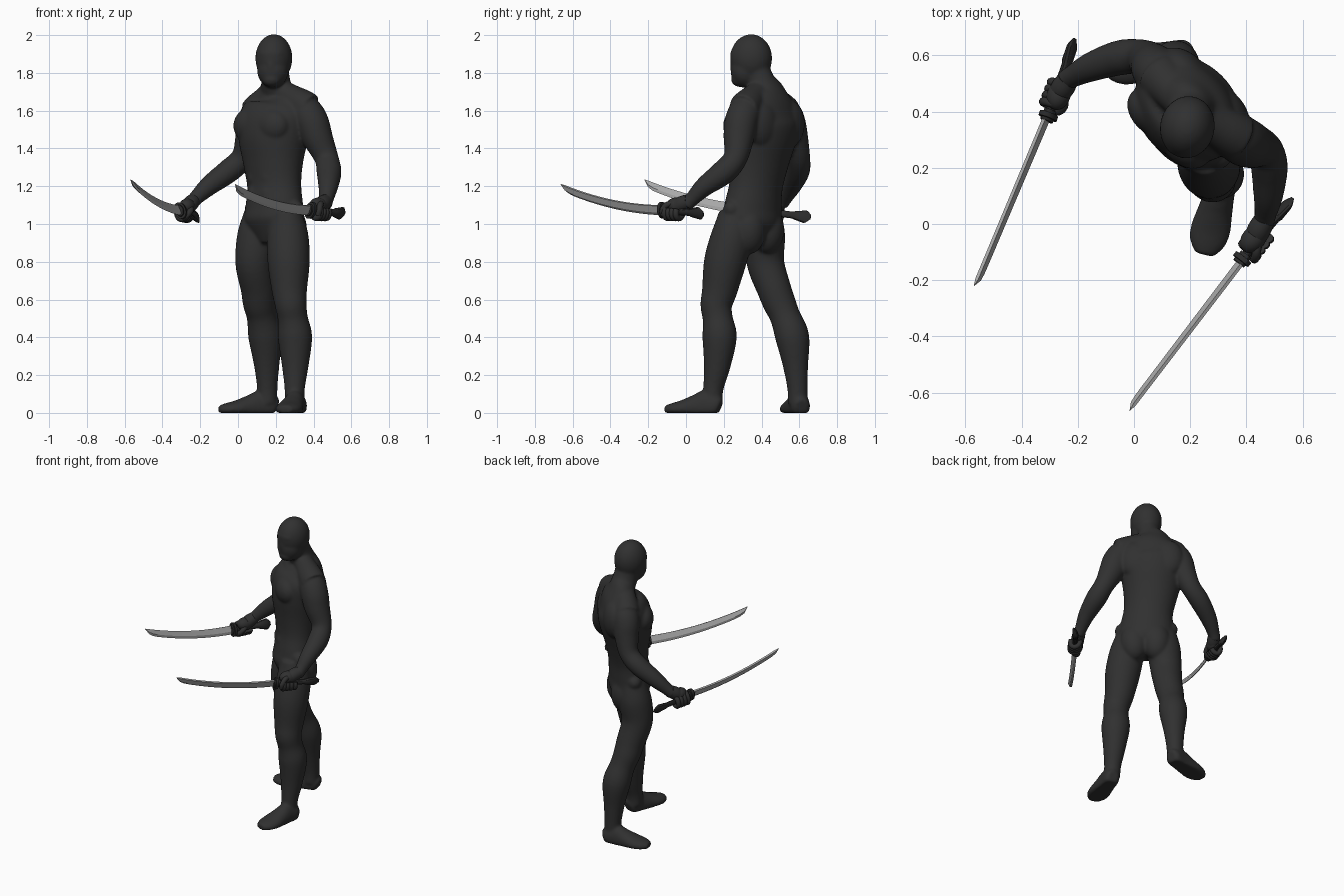
import bpy, bmesh, math
from mathutils import Vector, Matrix

if "Cube" in bpy.data.objects:
    bpy.data.objects.remove(bpy.data.objects["Cube"])

def material(name, v):
    m = bpy.data.materials.new(name)
    m.diffuse_color = (v, v, v, 1)
    m.use_nodes = True
    m.node_tree.nodes["Principled BSDF"].inputs["Base Color"].default_value = m.diffuse_color
    return m

DARK = material("charcoal suit", 0.03)
GRIP = material("dark grip", 0.024)
STEEL = material("blade steel", 0.39)
EDGE = material("bright edge", 0.45)

F = Vector((-0.69, -0.72, 0)).normalized()   # direction the torso faces
S = Vector((-F.y, F.x, 0))                   # towards the figure's left side
Z = Vector((0, 0, 1))

def finish(name, bm, mats, angle=None):
    bmesh.ops.recalc_face_normals(bm, faces=bm.faces)
    me = bpy.data.meshes.new(name)
    bm.to_mesh(me)
    bm.free()
    for m in mats:
        me.materials.append(m)
    me.shade_smooth()
    if angle:
        me.set_sharp_from_angle(angle=math.radians(angle))
    ob = bpy.data.objects.new(name, me)
    bpy.context.collection.objects.link(ob)
    return ob

def spline(rows, steps):
    """Catmull-Rom through rows of numbers."""
    out, n = [], len(rows)
    for i in range(n - 1):
        a, b, c, d = (rows[max(0, min(n - 1, k))] for k in (i - 1, i, i + 1, i + 2))
        for j in range(steps):
            t = j / steps
            out.append([0.5 * (2*q + (r-p)*t + (2*p-5*q+4*r-s)*t*t + (3*q-p-3*r+s)*t**3)
                        for p, q, r, s in zip(a, b, c, d)])
    return out + [list(rows[-1])]

def tube(bm, rows, ref, steps=5, sides=24):
    """Loft ellipses: rows of x, y, z, radius along ref, radius across."""
    rows = spline(rows, steps) if steps > 1 else rows
    pts = [Vector(r[:3]) for r in rows]
    rings = []
    for i, r in enumerate(rows):
        t = (pts[min(i + 1, len(pts) - 1)] - pts[max(i - 1, 0)]).normalized()
        a = (ref - t * ref.dot(t)).normalized()
        b = t.cross(a)
        rings.append([bm.verts.new(pts[i] + a * r[3] * math.cos(k * math.tau / sides)
                                   + b * r[4] * math.sin(k * math.tau / sides)) for k in range(sides)])
    for p, q in zip(rings, rings[1:]):
        for k in range(sides):
            bm.faces.new((p[k], p[(k+1) % sides], q[(k+1) % sides], q[k]))
    bm.faces.new(rings[0])
    bm.faces.new(rings[-1][::-1])

def ball(bm, c, r, axes=(Vector((1, 0, 0)), Vector((0, 1, 0)), Z)):
    m = Matrix([a * s for a, s in zip(axes, r)]).transposed().to_4x4()
    bmesh.ops.create_uvsphere(bm, u_segments=24, v_segments=16, radius=1,
                              matrix=Matrix.Translation(c) @ m)

body = bmesh.new()
# torso and neck: depth, then half width
tube(body, [(.18, .325, .89, .06, .07), (.19, .345, 1.0, .132, .172), (.192, .355, 1.09, .13, .172),
            (.192, .37, 1.2, .125, .158), (.187, .385, 1.32, .142, .172), (.187, .4, 1.45, .168, .198),
            (.197, .415, 1.56, .165, .21), (.212, .425, 1.64, .12, .18), (.205, .42, 1.7, .085, .115),
            (.2, .395, 1.75, .08, .075), (.19, .36, 1.84, .078, .075)], F, sides=40)
fwd = (S, F, Z)
for s in (-1, 1):
    mid = Vector((.19, .41, 0))
    ball(body, mid + S*.08*s + F*.095 + Z*1.52, (.105, .075, .095), fwd)         # chest
    ball(body, mid + S*.095*s - F*.085 + Z*1.53, (.11, .072, .13), fwd)          # back muscle
    ball(body, Vector((.19, .345, .97)) + S*.07*s - F*.05, (.092, .09, .13), fwd)   # buttock
    ball(body, Vector((.192, .35, 1.08)) + S*.155*s, (.046,) * 3)                # hip joint
    for k in range(3):                                                           # stomach
        ball(body, Vector((.19, .375 + .01*k, 1.16 + .085*k)) + S*.042*s + F*.09, (.05, .044, .052), fwd)

# head with jaw and brow, turned slightly
HF = Vector((-.18, -1, 0)).normalized()
H = (Vector((-HF.y, HF.x, 0)), HF, Z)
hc = Vector((.19, .345, 0))
ball(body, hc + Z*1.878, (.098, .112, .127), H)
ball(body, hc + HF*.03 + Z*1.815, (.084, .08, .095), H)
ball(body, hc + HF*.06 + Z*1.765, (.052, .048, .04), H)
ball(body, hc + HF*.075 + Z*1.90, (.064, .037, .03), H)
ball(body, hc + HF*.095 + Z*1.84, (.018, .02, .04), H)

# shoulder slopes from neck to arm
for end in ((.375, .305, 1.61), (.09, .53, 1.59)):
    a, b = Vector((.198, .405, 1.725)), Vector(end)
    tube(body, [tuple(a.lerp(b, t)) + (r, r) for t, r in ((0, .055), (.4, .067), (.75, .08), (1, .084))], Z)

# arms, starting inside the chest
arm_l = [(.29, .35, 1.60, .08), (.355, .315, 1.595, .086), (.392, .292, 1.54, .088), (.42, .28, 1.46, .082),
         (.468, .262, 1.35, .064), (.482, .2, 1.275, .066), (.478, .1, 1.2, .053), (.468, .035, 1.135, .04),
         (.462, 0, 1.10, .038)]
arm_r = [(.14, .495, 1.59, .08), (.1, .53, 1.58, .084), (.077, .55, 1.53, .085), (.062, .57, 1.45, .078),
         (.025, .595, 1.35, .063), (-.05, .592, 1.28, .063), (-.15, .56, 1.205, .053), (-.22, .525, 1.14, .04),
         (-.25, .505, 1.105, .038)]
for arm in (arm_l, arm_r):
    tube(body, [a + (a[3],) for a in arm], S)

# legs
leg_l = [(.255, .25, 1.07, .075), (.263, .245, .95, .108), (.268, .207, .8, .112), (.272, .178, .65, .094),
         (.28, .16, .57, .084), (.29, .168, .5, .08), (.302, .178, .4, .091), (.303, .165, .25, .071),
         (.3, .145, .13, .054), (.3, .14, .05, .052)]
leg_r = [(.11, .425, 1.07, .075), (.103, .42, .95, .105), (.085, .42, .8, .1), (.105, .465, .66, .091),
         (.113, .495, .58, .087), (.127, .525, .51, .081), (.145, .563, .4, .09), (.152, .58, .25, .067),
         (.155, .59, .13, .054), (.155, .592, .05, .052)]
for leg in (leg_l, leg_r):
    tube(body, [a + (a[3],) for a in leg], F)

# feet: heel to toe, half height then half width
for heel, toe in (((.318, .162), (.256, -.085)), ((.184, .608), (-.075, .555))):
    rows = []
    for t, z, h, w in ((-.08, .03, .04, .034), (0, .035, .06, .05), (.25, .035, .085, .055),
                       (.5, .03, .062, .064), (.75, .022, .044, .072), (.95, .018, .034, .062), (1.1, .018, .022, .034)):
        rows.append((heel[0] + (toe[0]-heel[0])*t, heel[1] + (toe[1]-heel[1])*t, z, h, w))
    tube(body, rows, Z)
for v in body.verts:
    v.co.z = max(v.co.z, 0)

# merge the body into one smooth skin
ob = finish("body", body, [DARK])
rm = ob.modifiers.new("skin", 'REMESH')
rm.mode, rm.voxel_size, rm.use_smooth_shade = 'VOXEL', 0.008, True
sm = ob.modifiers.new("soften", 'SMOOTH')
sm.factor, sm.iterations = 0.5, 12

def sword_and_hand(side, tip, guard, pommel, wrist, outward):
    tip, guard, pommel, wrist = map(Vector, (tip, guard, pommel, wrist))
    u = (guard - pommel).normalized()
    out = Vector(outward).normalized()
    h = Z * math.cos(.4) + out * math.sin(.4)
    h = (h - u * h.dot(u)).normalized()
    n = u.cross(h)

    # curved blade, five-sided section, bright cutting edge below
    bm = bmesh.new()
    base, rings, N = guard + h*.028, [], 24
    for i in range(N + 1):
        t = i / N
        w = .056 - .014*t
        if t > .88:
            w *= max(.04, math.sqrt(max(0, 1 - ((t - .88) / .12)**2)))
        k = min(1, w / .03)
        sp = base.lerp(tip, t) - Z * .11 * t * (1 - t)
        rings.append([bm.verts.new(p) for p in (
            sp + n*.006*k, sp - n*.006*k, sp - h*w*.68 - n*.008*k, sp - h*w, sp - h*w*.68 + n*.008*k)])
    for p, q in zip(rings, rings[1:]):
        for k in range(5):
            f = bm.faces.new((p[k], p[(k+1) % 5], q[(k+1) % 5], q[k]))
            f.material_index = 1 if k in (2, 3) else 0
    bm.faces.new(rings[0])
    bm.faces.new(rings[-1])
    finish("blade_" + side, bm, [STEEL, EDGE], 25)

    # grip with flared pointed pommel
    bm = bmesh.new()
    rows = [tuple(guard.lerp(pommel, t)) + (a, b) for t, a, b in (
        (0, .02, .015), (.35, .019, .015), (.66, .019, .015), (.7, .024, .019),
        (.88, .036, .016), (.92, .034, .012), (1, .012, .003))]
    tube(bm, rows, h, steps=1, sides=12)
    finish("grip_" + side, bm, [GRIP], 30)

    # guard
    bm = bmesh.new()
    rows = [tuple(guard + u*d) + (r, r*.7) for d, r in ((-.022, .03), (-.01, .03), (-.009, .046),
                                                       (.009, .046), (.01, .033), (.02, .031))]
    tube(bm, rows, h, steps=1, sides=16)
    finish("guard_" + side, bm, [GRIP], 30)

    # closed hand: palm, four wrapped fingers and thumb
    bm = bmesh.new()
    c = guard - u * .08
    w = wrist - c
    w = (w - u * w.dot(u)).normalized()
    x = u.cross(w)
    ball(bm, c + w*.034, (.056, .042, .042), (u, w, x))
    tube(bm, [tuple(p) + (r, r) for p, r in ((wrist, .038), (wrist.lerp(c + w*.03, .5), .042), (c + w*.025, .038))], u)
    for k in range(4):
        o = c + u * (.037 - .025*k)
        arc = [o + (w*math.cos(a)*1.25 + x*math.sin(a)) * (.032 - .001*k)
               for a in (math.radians(d) for d in range(-20, 271, 29))]
        tube(bm, [tuple(p) + (.016, .016) for p in arc], u, steps=2, sides=12)
    thumb = [c + w*.035 - x*.02, c + u*.03 - x*.036 + w*.02, c + u*.05 - x*.033 - w*.01, c + u*.05 - x*.015 - w*.033]
    tube(bm, [tuple(p) + (.016, .016) for p in thumb], u + w*.3, steps=4, sides=12)
    finish("hand_" + side, bm, [DARK], 60)

sword_and_hand("left", (-.015, -.665, 1.212), (.385, -.125, 1.072), (.565, .093, 1.055), (.465, .015, 1.12), (.8, -.6, 0))
sword_and_hand("right", (-.57, -.22, 1.236), (-.305, .385, 1.07), (-.21, .66, 1.035), (-.235, .515, 1.125), (-.9, .4, 0))
